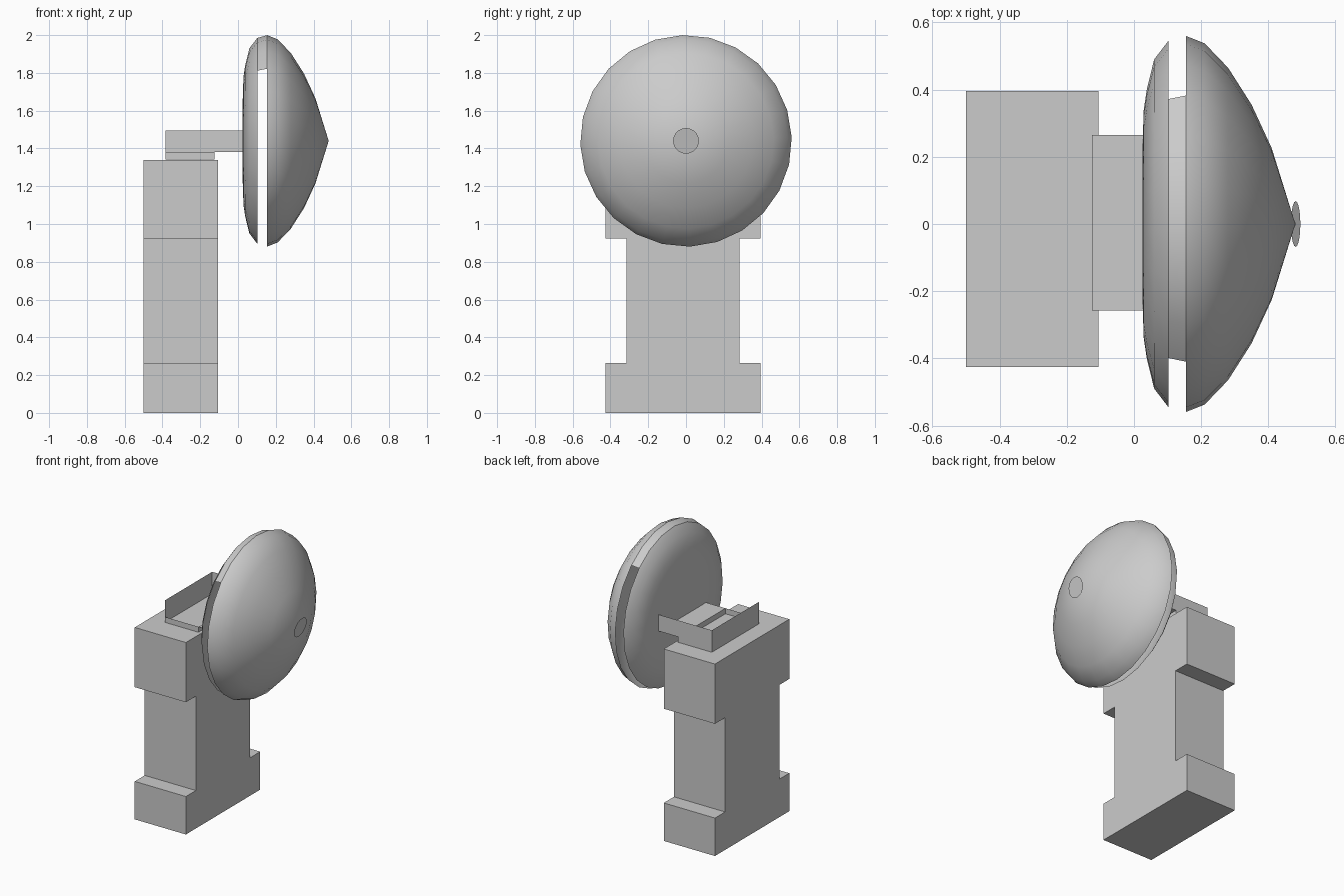
import bpy
import bmesh
from math import sin, cos, radians, tau

cube = bpy.data.objects.get("Cube")
if cube:
    bpy.data.objects.remove(cube, do_unlink=True)

grey = bpy.data.materials.new("plain grey")
grey.use_nodes = True
grey.diffuse_color = (0.6, 0.6, 0.6, 1)
grey.node_tree.nodes["Principled BSDF"].inputs["Base Color"].default_value = (0.6, 0.6, 0.6, 1)


def make_object(name, bm, smooth_angle=None):
    mesh = bpy.data.meshes.new(name)
    bm.to_mesh(mesh)
    bm.free()
    mesh.materials.append(grey)
    obj = bpy.data.objects.new(name, mesh)
    bpy.context.collection.objects.link(obj)
    if smooth_angle:
        bpy.ops.object.select_all(action="DESELECT")
        obj.select_set(True)
        bpy.context.view_layer.objects.active = obj
        bpy.ops.object.shade_smooth_by_angle(angle=radians(smooth_angle))
    return obj


def add_face(bm, points):
    return bm.faces.new([bm.verts.new(p) for p in points])


# Pedestal: I-shaped profile extruded sideways
bm = bmesh.new()
foot, waist = (-0.425, 0.395), (-0.315, 0.283)
low, high, top = 0.265, 0.923, 1.34
outline = [(foot[0], 0), (foot[1], 0), (foot[1], low), (waist[1], low),
           (waist[1], high), (foot[1], high), (foot[1], top), (foot[0], top),
           (foot[0], high), (waist[0], high), (waist[0], low), (foot[0], low)]
base = add_face(bm, [(-0.5, y, z) for y, z in outline])
grown = bmesh.ops.extrude_face_region(bm, geom=[base], use_keep_orig=True)
new_verts = [v for v in grown["geom"] if isinstance(v, bmesh.types.BMVert)]
bmesh.ops.translate(bm, vec=(0.395, 0, 0), verts=new_verts)
bmesh.ops.recalc_face_normals(bm, faces=bm.faces)
make_object("pedestal", bm)

# Mounting bracket: thin folded sheet with a stepped floor
x0, x1, x2 = -0.385, -0.125, 0.03
y0, y1 = -0.257, 0.265
z0, z1, z2 = 1.342, 1.38, 1.495
bm = bmesh.new()
add_face(bm, [(x0, y0, z0), (x1, y0, z0), (x1, y1, z0), (x0, y1, z0)])  # lower floor
add_face(bm, [(x1, y0, z1), (x2, y0, z1), (x2, y1, z1), (x1, y1, z1)])  # raised floor
add_face(bm, [(x1, y1, z0), (x1, y0, z0), (x1, y0, z1), (x1, y1, z1)])  # step
add_face(bm, [(x0, y1, z0), (x0, y0, z0), (x0, y0, z2), (x0, y1, z2)])  # end wall
add_face(bm, [(x0, y0, z0), (x1, y0, z0), (x1, y0, z1), (x0, y0, z1)])  # low lip
add_face(bm, [(x1, y1, z0), (x0, y1, z0), (x0, y1, z2),                 # side wall
              (x2, y1, z2), (x2, y1, z1), (x1, y1, z1)])
bmesh.ops.remove_doubles(bm, verts=bm.verts, dist=0.0001)
make_object("mounting_bracket", bm)

# Dish: revolved shell whose rim band is only kept across the top
profile = [(0.025, 0), (0.025, 0.22), (0.029, 0.34), (0.038, 0.40), (0.06, 0.49),
           (0.102, 0.545), (0.154, 0.56), (0.21, 0.538), (0.28, 0.465),
           (0.35, 0.355), (0.41, 0.225), (0.48, 0)]
SEGMENTS, AXIS_Z, RIM_BAND = 24, 1.44, 5
bm = bmesh.new()
rings = []
for x, r in profile:
    if r == 0:
        rings.append([bm.verts.new((x, 0, AXIS_Z))] * SEGMENTS)
        continue
    angles = [tau * k / SEGMENTS + radians(2) for k in range(SEGMENTS)]
    rings.append([bm.verts.new((x, -r * sin(a), AXIS_Z + r * cos(a))) for a in angles])
for i in range(len(rings) - 1):
    for k in range(SEGMENTS):
        if i == RIM_BAND and 3 <= k < SEGMENTS - 3:
            continue
        n = (k + 1) % SEGMENTS
        corners = [rings[i][k], rings[i][n], rings[i + 1][n], rings[i + 1][k]]
        bm.faces.new(list(dict.fromkeys(corners)))
make_object("dish", bm, 30)

# Small tilted disc at the tip of the dish
bm = bmesh.new()
add_face(bm, [(0.481 + 0.014 * sin(a), 0.068 * cos(a), AXIS_Z + 0.068 * sin(a))
              for a in (tau * k / 20 for k in range(20))])
make_object("tip_disc", bm)
